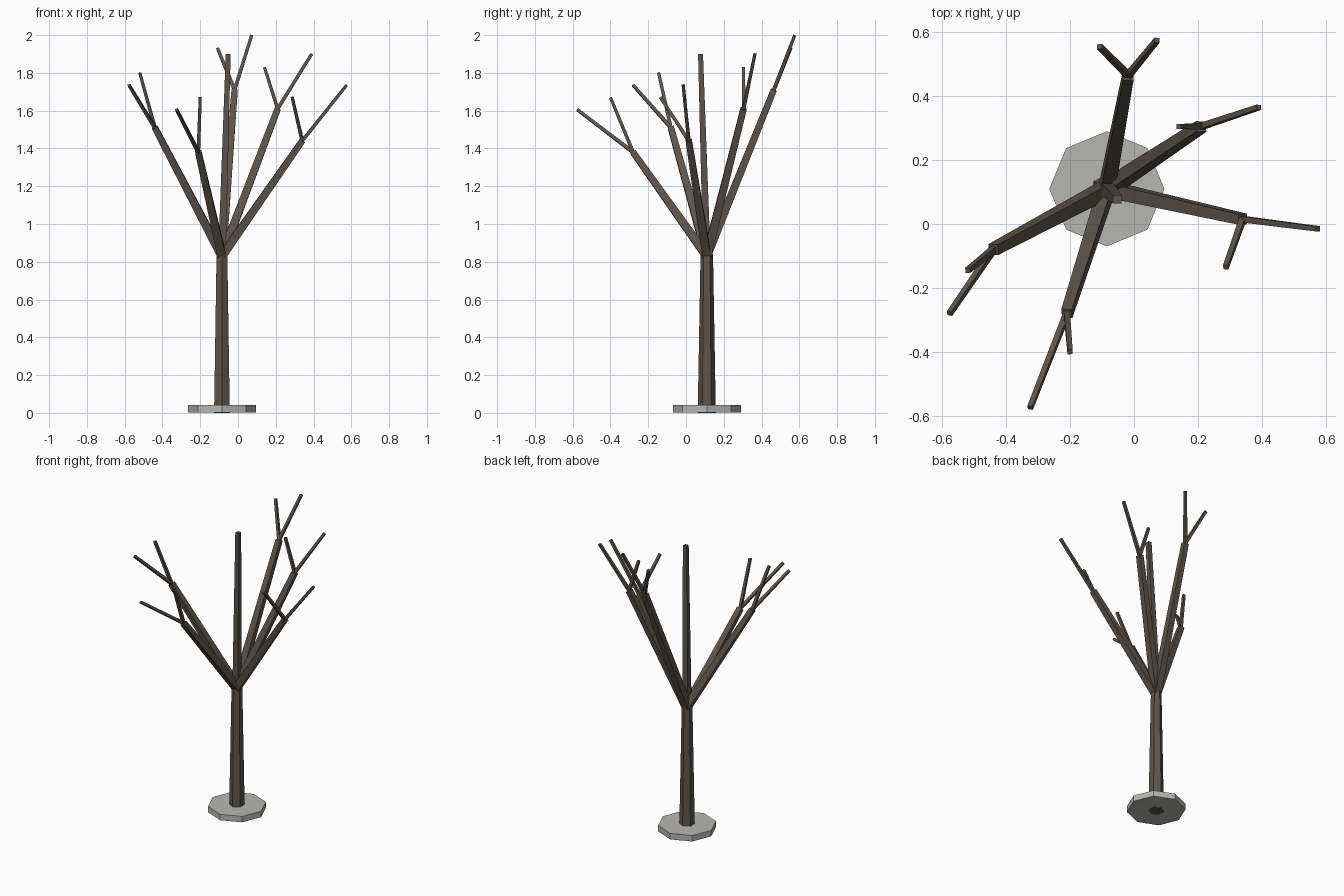
import bpy
import math
from mathutils import Vector, Matrix

if "Cube" in bpy.data.objects:
    bpy.data.objects.remove(bpy.data.objects["Cube"])


def material(name, rgb):
    m = bpy.data.materials.new(name)
    m.diffuse_color = (*rgb, 1)
    m.use_nodes = True
    m.node_tree.nodes["Principled BSDF"].inputs["Base Color"].default_value = m.diffuse_color
    return m


bark = material("dark bark", (0.107, 0.090, 0.075))
stone = material("light grey stone", (0.47, 0.47, 0.45))


def limb(name, start, end, r1, r2, sides, mat, turn):
    """Tapered flat-sided prism running from start to end."""
    start, end = Vector(start), Vector(end)
    axis = end - start
    bpy.ops.mesh.primitive_cone_add(vertices=sides, radius1=r1, radius2=r2,
                                    depth=axis.length)
    ob = bpy.context.object
    ob.name = name
    ob.data.transform(Matrix.Rotation(math.radians(turn), 4, 'Z'))
    ob.rotation_mode = 'QUATERNION'
    ob.rotation_quaternion = Vector((0, 0, 1)).rotation_difference(axis)
    ob.location = (start + end) / 2
    ob.data.materials.append(mat)
    return ob


X, Y = -0.085, 0.11
FORK = (X, Y, 0.83)
SQ = math.sqrt(0.5)  # side length to corner radius of a square

# Octagonal ground slab and hexagonal trunk
limb("base_slab", (X, Y, 0.003), (X, Y, 0.043), 0.18, 0.18, 8, stone, 0)
limb("trunk", (X, Y, 0), (X, Y, 0.84), 0.048, 0.033, 6, bark, 0)

# Upright leader
limb("centre_branch", FORK, (-0.052, 0.077, 1.90),
     0.040 * SQ, 0.026 * SQ, 4, bark, 45)

# Spreading branches: tip, then the tips of its two twigs
branches = [
    ((-0.018, 0.465, 1.71), (0.072, 0.575, 1.998), (-0.108, 0.555, 1.93)),
    ((0.21, 0.305, 1.61), (0.39, 0.365, 1.90), (0.14, 0.305, 1.83)),
    ((0.34, 0.015, 1.44), (0.575, -0.015, 1.735), (0.287, -0.135, 1.67)),
    ((-0.21, -0.28, 1.38), (-0.325, -0.575, 1.605), (-0.20, -0.40, 1.67)),
    ((-0.44, -0.08, 1.51), (-0.577, -0.28, 1.735), (-0.52, -0.145, 1.80)),
]
for i, (tip, *twigs) in enumerate(branches, 1):
    limb(f"branch_{i}", FORK, tip, 0.046 * SQ, 0.033 * SQ, 4, bark, 45)
    for j, twig_tip in enumerate(twigs, 1):
        limb(f"twig_{i}_{j}", tip, twig_tip, 0.019 * SQ, 0.016 * SQ, 4, bark, 45)
